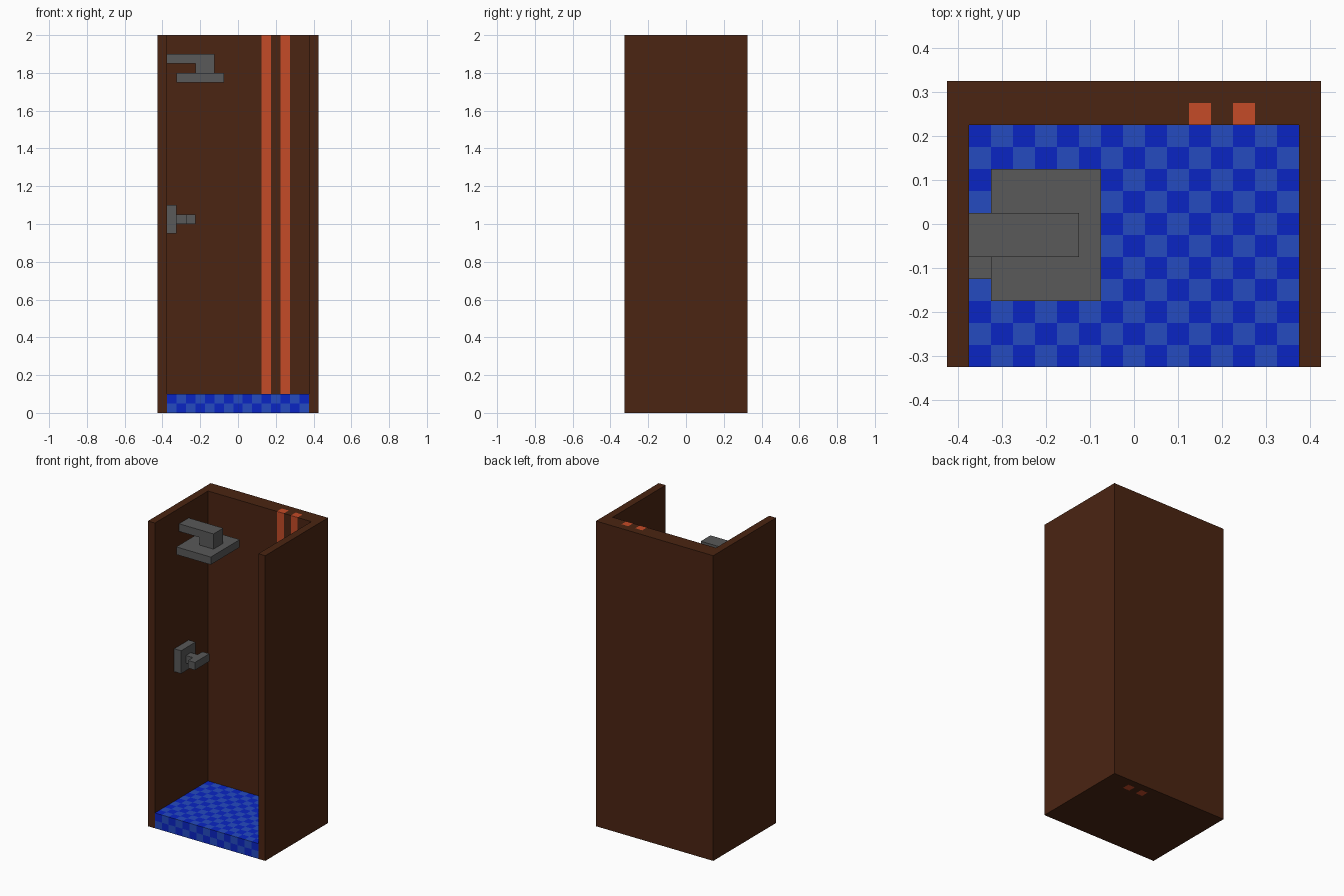
import bpy, bmesh

if "Cube" in bpy.data.objects:
    bpy.data.objects.remove(bpy.data.objects["Cube"])

V = 0.05  # block size


def material(name, rgb):
    m = bpy.data.materials.new(name)
    m.diffuse_color = (*rgb, 1)
    m.use_nodes = True
    m.node_tree.nodes["Principled BSDF"].inputs["Base Color"].default_value = m.diffuse_color
    return m


BROWN = material("brown", (0.07, 0.018, 0.006))
ORANGE = material("orange", (0.56, 0.07, 0.02))
DARK_BLUE = material("dark_blue", (0.003, 0.018, 0.55))
LIGHT_BLUE = material("light_blue", (0.018, 0.07, 0.53))
GREY = material("metal_grey", (0.1, 0.1, 0.1))


def finish(bm, name, *mats):
    bmesh.ops.recalc_face_normals(bm, faces=bm.faces)
    me = bpy.data.meshes.new(name)
    bm.to_mesh(me)
    bm.free()
    for m in mats:
        me.materials.append(m)
    ob = bpy.data.objects.new(name, me)
    bpy.context.collection.objects.link(ob)
    return ob


def extrude(name, points, axis, lo, hi, mat):
    """Outline in the xy plane (axis 'z') or xz plane (axis 'y'), pulled from lo to hi."""
    bm = bmesh.new()
    place = (lambda a, b: (a, b, lo)) if axis == 'z' else (lambda a, b: (a, lo, b))
    face = bm.faces.new([bm.verts.new(place(*p)) for p in points])
    ext = bmesh.ops.extrude_face_region(bm, geom=[face])["geom"]
    step = (0, 0, hi - lo) if axis == 'z' else (0, hi - lo, 0)
    bmesh.ops.translate(bm, vec=step, verts=[g for g in ext if isinstance(g, bmesh.types.BMVert)])
    return finish(bm, name, mat)


def box(name, x0, x1, y0, y1, z0, z1, mat):
    return extrude(name, [(x0, y0), (x1, y0), (x1, y1), (x0, y1)], 'z', z0, z1, mat)


# Three-sided enclosure, with slots in the back wall for the pipes
pipes = [(0.225, 0.275), (0.125, 0.175)]
outline = [(-0.375, -0.325), (-0.425, -0.325), (-0.425, 0.325), (0.425, 0.325),
           (0.425, -0.325), (0.375, -0.325), (0.375, 0.225)]
for a, b in pipes:
    outline += [(b, 0.225), (b, 0.275), (a, 0.275), (a, 0.225)]
outline.append((-0.375, 0.225))
extrude("enclosure_walls", outline, 'z', 0, 2, BROWN)

# Pipes set flush into the back wall
for a, b in pipes:
    box("water_pipe", a, b, 0.225, 0.275, 0, 2, ORANGE)

# Checkered floor slab with a plain underside
floor = bmesh.new()
NX, NY, NZ = 15, 11, 2


def quad(cell, corners, plain=False):
    pts = [floor.verts.new((-0.375 + V * x, -0.325 + V * y, V * z)) for x, y, z in corners]
    floor.faces.new(pts).material_index = 2 if plain else sum(cell) % 2


for i in range(NX):
    for j in range(NY):
        quad((i, j), [(i, j, NZ), (i + 1, j, NZ), (i + 1, j + 1, NZ), (i, j + 1, NZ)])
    for k in range(NZ):
        for y in (0, NY):
            quad((i, k + 1), [(i, y, k), (i + 1, y, k), (i + 1, y, k + 1), (i, y, k + 1)])
for j in range(NY):
    for k in range(NZ):
        for x in (0, NX):
            quad((j, k + 1), [(x, j, k), (x, j + 1, k), (x, j + 1, k + 1), (x, j, k + 1)])
for i in range(NX):
    for j in range(NY):
        quad((i, j), [(i, j, 0), (i + 1, j, 0), (i + 1, j + 1, 0), (i, j + 1, 0)], plain=True)
bmesh.ops.remove_doubles(floor, verts=floor.verts, dist=0.001)
finish(floor, "tiled_floor", DARK_BLUE, LIGHT_BLUE, BROWN)

# Overhead shower: bent arm and square spray plate
extrude("shower_arm", [(-0.375, 1.85), (-0.225, 1.85), (-0.225, 1.8), (-0.125, 1.8),
                       (-0.125, 1.9), (-0.375, 1.9)], 'y', -0.075, 0.025, GREY)
box("spray_plate", -0.325, -0.075, -0.175, 0.125, 1.75, 1.8, GREY)

# Tap: wall plate, stem and lever
box("tap_plate", -0.375, -0.325, -0.125, 0.025, 0.95, 1.1, GREY)
box("tap_stem", -0.325, -0.275, -0.075, -0.025, 1.0, 1.05, GREY)
box("tap_lever", -0.275, -0.225, -0.125, 0.025, 1.0, 1.05, GREY)
